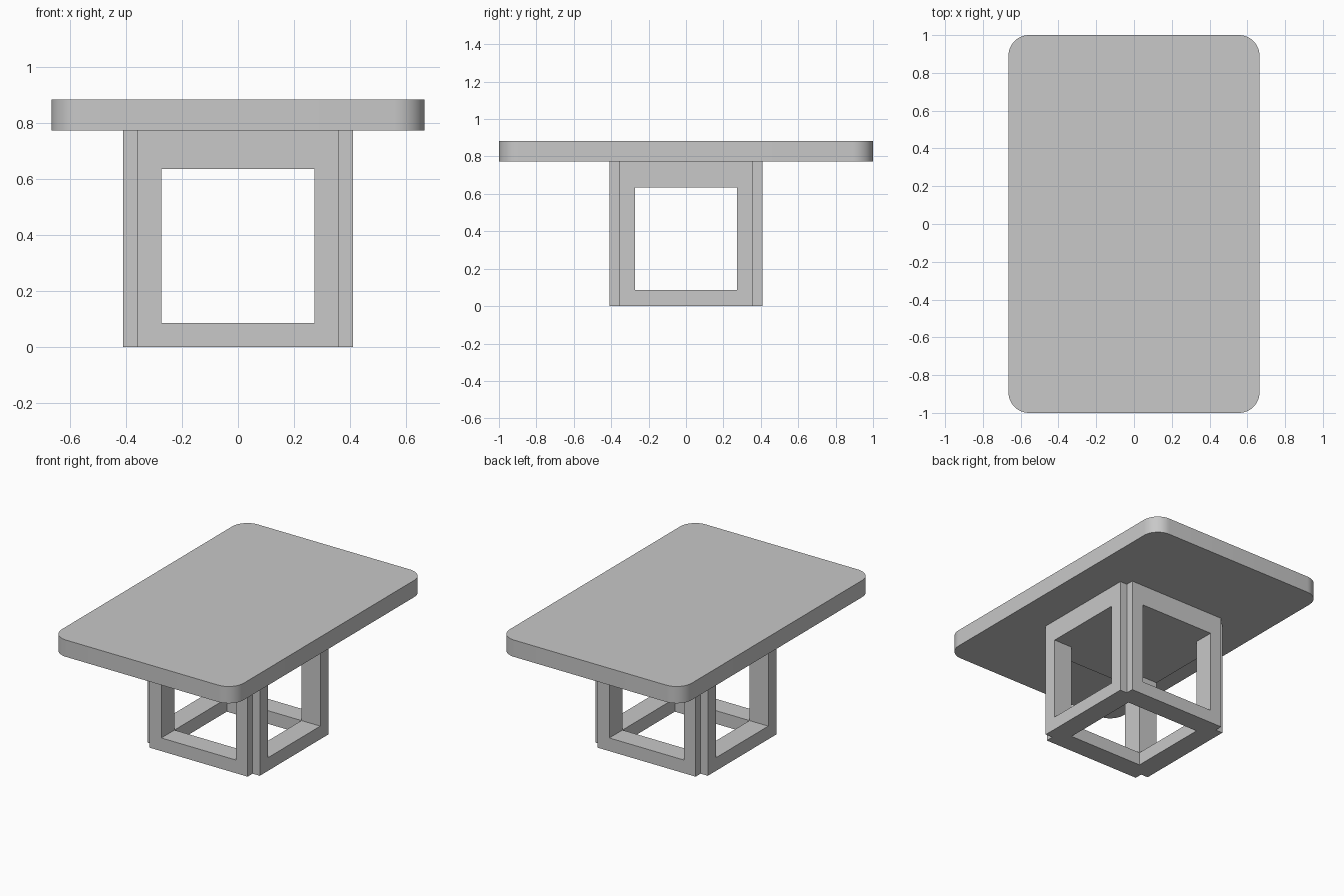
import bpy
import bmesh
import math

old = bpy.data.objects.get("Cube")
if old:
    bpy.data.objects.remove(old, do_unlink=True)

TOP_X, TOP_Y = 0.665, 1.0        # tabletop half sizes
TOP_Z0, TOP_Z1 = 0.772, 0.883
CORNER = 0.11                    # tabletop corner radius
BASE, NOTCH = 0.41, 0.052        # pedestal half width, corner notch
HOLE, HOLE_Z0, HOLE_Z1 = 0.273, 0.087, 0.635

grey = bpy.data.materials.new("plain grey")
grey.use_nodes = True
colour = (0.58, 0.58, 0.58, 1)
grey.diffuse_color = colour
grey.node_tree.nodes["Principled BSDF"].inputs["Base Color"].default_value = colour


def prism(name, outline, z0, z1):
    """Extrude a flat outline from z0 up to z1."""
    bm = bmesh.new()
    face = bm.faces.new([bm.verts.new((x, y, z0)) for x, y in outline])
    grown = bmesh.ops.extrude_face_region(bm, geom=[face])
    for v in grown["geom"]:
        if isinstance(v, bmesh.types.BMVert):
            v.co.z = z1
    bmesh.ops.recalc_face_normals(bm, faces=bm.faces)
    mesh = bpy.data.meshes.new(name)
    bm.to_mesh(mesh)
    bm.free()
    mesh.materials.append(grey)
    obj = bpy.data.objects.new(name, mesh)
    bpy.context.collection.objects.link(obj)
    return obj


def rectangle(x, y):
    return [(-x, -y), (x, -y), (x, y), (-x, y)]


# Tabletop with rounded corners
outline = []
for i, (sx, sy) in enumerate([(1, 1), (-1, 1), (-1, -1), (1, -1)]):
    for k in range(13):
        a = math.radians(90 * i + 7.5 * k)
        outline.append((sx * (TOP_X - CORNER) + CORNER * math.cos(a),
                        sy * (TOP_Y - CORNER) + CORNER * math.sin(a)))
tabletop = prism("tabletop", outline, TOP_Z0, TOP_Z1)
bpy.ops.object.select_all(action="DESELECT")
tabletop.select_set(True)
bpy.context.view_layer.objects.active = tabletop
bpy.ops.object.shade_smooth_by_angle(angle=math.radians(30))

# Pedestal block with notched vertical corners
n = BASE - NOTCH
cross = []
for i in range(4):
    c, s = round(math.cos(i * math.pi / 2)), round(math.sin(i * math.pi / 2))
    for x, y in [(BASE, n), (n, n), (n, BASE)]:
        cross.append((c * x - s * y, s * x + c * y))
pedestal = prism("pedestal_frame", cross, 0, TOP_Z0)

# Openings through front, sides and underside
cutters = [
    prism("front_opening_cutter", rectangle(HOLE, 0.6), HOLE_Z0, HOLE_Z1),
    prism("side_opening_cutter", rectangle(0.6, HOLE), HOLE_Z0, HOLE_Z1),
    prism("floor_opening_cutter", rectangle(HOLE, HOLE), -0.2, HOLE_Z1),
]
for cutter in cutters:
    cutter.hide_render = True
    mod = pedestal.modifiers.new(cutter.name, "BOOLEAN")
    mod.operation = "DIFFERENCE"
    mod.solver = "EXACT"
    mod.object = cutter

# Keep the cut result and drop the cutters
graph = bpy.context.evaluated_depsgraph_get()
graph.update()
cut_mesh = bpy.data.meshes.new_from_object(pedestal.evaluated_get(graph))
pedestal.modifiers.clear()
pedestal.data = cut_mesh
for cutter in cutters:
    bpy.data.objects.remove(cutter, do_unlink=True)
